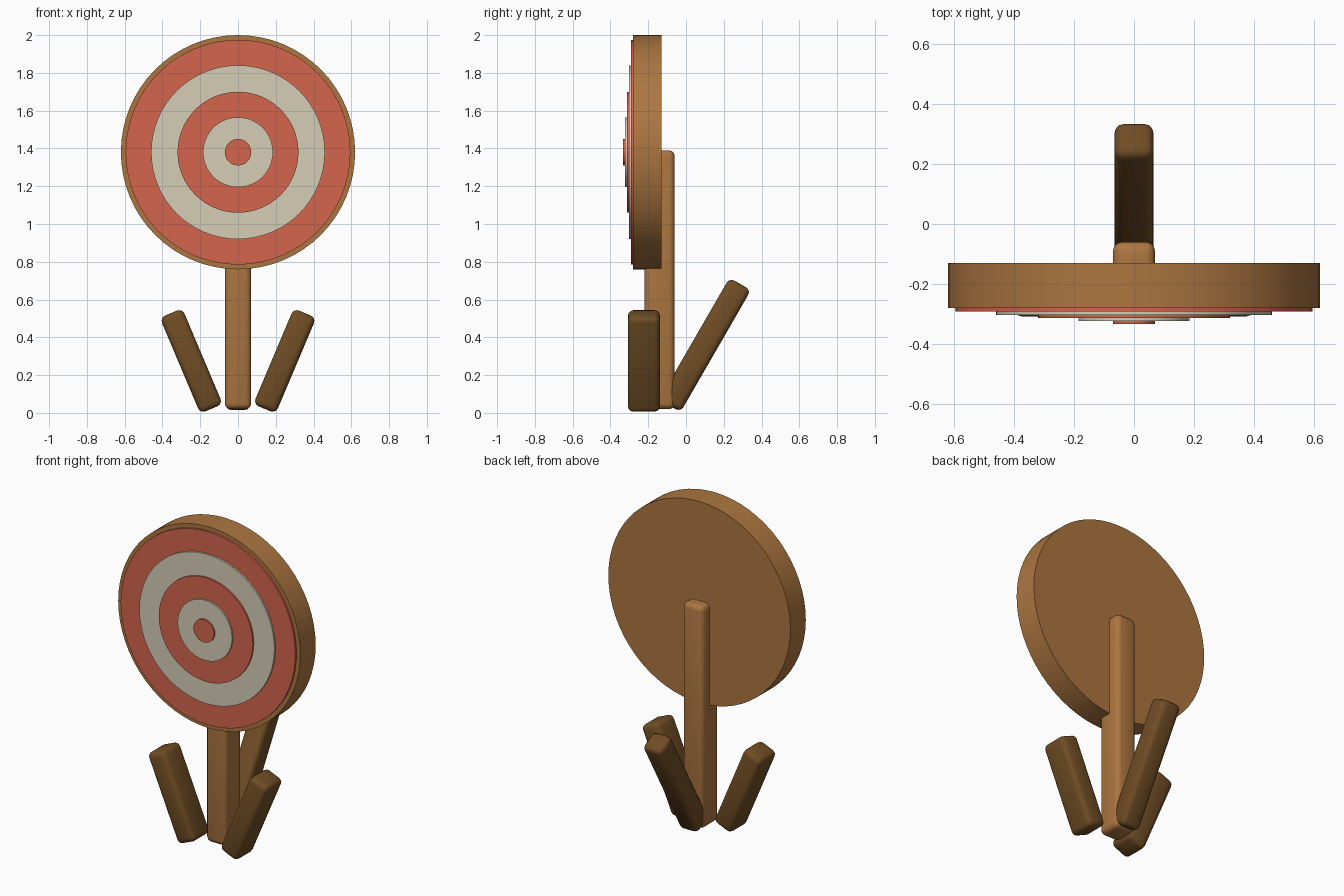
import bpy
import math

if "Cube" in bpy.data.objects:
    bpy.data.objects.remove(bpy.data.objects["Cube"])


def material(name, rgb):
    m = bpy.data.materials.new(name)
    m.diffuse_color = (*rgb, 1)
    m.use_nodes = True
    m.node_tree.nodes["Principled BSDF"].inputs["Base Color"].default_value = m.diffuse_color
    return m


wood = material("light_wood", (0.413, 0.181, 0.051))
dark = material("dark_wood", (0.162, 0.074, 0.018))
red = material("red_paint", (0.658, 0.130, 0.073))
cream = material("cream_paint", (0.672, 0.610, 0.468))


def disc(name, radius, front, back, mat):
    """Round plate facing -y, centred on the target axis."""
    bpy.ops.mesh.primitive_cylinder_add(
        vertices=64, radius=radius, depth=back - front,
        location=(0, (front + back) / 2, 1.38), rotation=(math.pi / 2, 0, 0))
    finish(name, mat)


def beam(name, size, centre, mat, rotation=(0, 0, 0)):
    """Square timber with rounded edges."""
    bpy.ops.mesh.primitive_cube_add(size=1, location=centre, rotation=rotation)
    ob = bpy.context.object
    ob.scale = size
    bpy.ops.object.transform_apply(location=False, rotation=False, scale=True)
    bevel = ob.modifiers.new("rounded_edges", 'BEVEL')
    bevel.width = 0.03
    bevel.segments = 3
    bpy.ops.object.modifier_apply(modifier=bevel.name)
    finish(name, mat)


def finish(name, mat):
    ob = bpy.context.object
    ob.name = name
    ob.data.materials.append(mat)
    bpy.ops.object.shade_smooth_by_angle(angle=math.radians(40))


# Round wooden board
disc("target_board", 0.62, -0.28, -0.13, wood)

# Painted rings, stepping forward toward the bullseye
back = -0.28
for i, (radius, front) in enumerate([(0.595, -0.292), (0.46, -0.303),
                                     (0.32, -0.313), (0.185, -0.323),
                                     (0.07, -0.333)]):
    disc(f"target_ring_{i + 1}", radius, front, back, cream if i % 2 else red)
    back = front

# Upright post behind the board
beam("post", (0.14, 0.16, 1.37), (0, -0.14, 0.705), wood)

# Pair of splayed front legs
for side, label in ((1, "right"), (-1, "left")):
    beam(f"front_leg_{label}", (0.129, 0.17, 0.55),
         (side * 0.2475, -0.223, 0.275), dark, (0, side * 0.4, 0))

# Slanted rear leg
beam("rear_leg", (0.13, 0.131, 0.745), (0, 0.101, 0.36), dark,
     (-math.radians(30), 0, 0))
